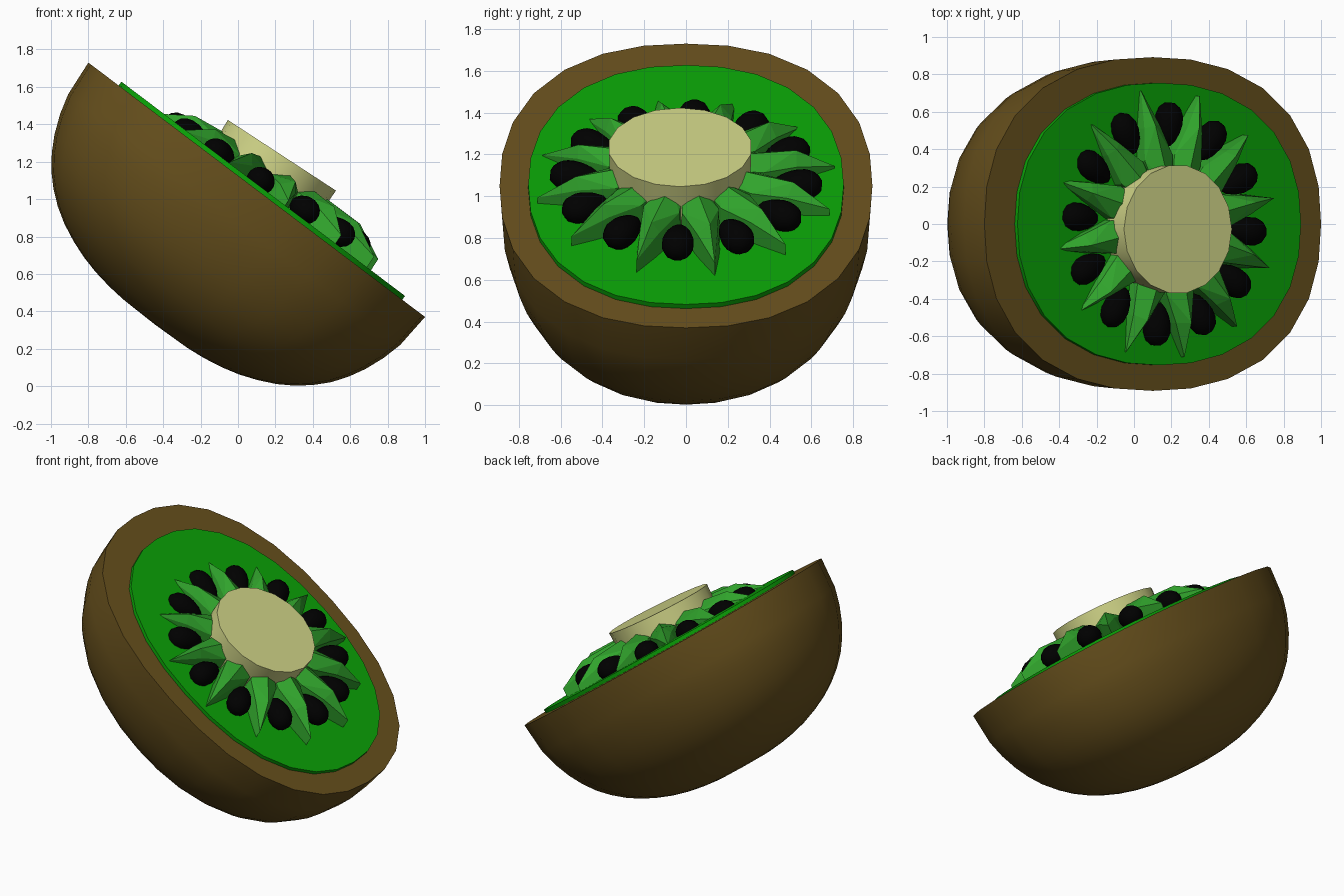
import bpy, bmesh, math
from mathutils import Matrix, Vector

if "Cube" in bpy.data.objects:
    bpy.data.objects.remove(bpy.data.objects["Cube"])

# Frame of the tilted cut face: x runs down the slope, z is the face normal
FACE = Matrix.Translation((0.10, 0, 1.05)) @ Matrix.Rotation(math.radians(37.07), 4, 'Y')
# The raised centre leans slightly differently from the cut face
HEART = FACE @ Matrix.Rotation(math.radians(-3.9), 4, 'Y')


def material(name, rgb):
    m = bpy.data.materials.new(name)
    m.diffuse_color = (*rgb, 1)
    m.use_nodes = True
    m.node_tree.nodes["Principled BSDF"].inputs["Base Color"].default_value = m.diffuse_color
    return m


SKIN = material("skin_brown", (0.135, 0.08, 0.012))
FLESH = material("flesh_green", (0.003, 0.36, 0.002))
RAY = material("ray_green", (0.03, 0.37, 0.025))
CREAM = material("core_cream", (0.62, 0.65, 0.24))
SEED = material("seed_black", (0, 0, 0))


def finish(bm, name, mat, frame, smooth=None):
    bmesh.ops.recalc_face_normals(bm, faces=bm.faces)
    me = bpy.data.meshes.new(name)
    bm.to_mesh(me)
    bm.free()
    ob = bpy.data.objects.new(name, me)
    me.materials.append(mat)
    bpy.context.collection.objects.link(ob)
    ob.matrix_world = frame
    if smooth:
        bpy.ops.object.select_all(action='DESELECT')
        ob.select_set(True)
        bpy.context.view_layer.objects.active = ob
        bpy.ops.object.shade_smooth_by_angle(angle=math.radians(smooth))
    return ob


def oval(a, p):
    """Slightly squarish unit circle."""
    c, s = math.cos(a), math.sin(a)
    r = (abs(c) ** p + abs(s) ** p) ** (-1 / p)
    return r * c, r * s


def stack(profile, rx, ry, n, p=2.0, cx=0, cy=0, fade=0.0):
    """Closed solid from (scale, height) rings; scale 0 makes a pole."""
    bm = bmesh.new()
    prev = None
    for s, h in profile:
        if s == 0:
            ring = [bm.verts.new((cx, cy, h))]
        else:
            q = p - fade * (1 - s)
            pts = [oval(2 * math.pi * i / n, q) for i in range(n)]
            ring = [bm.verts.new((cx + rx * s * x, cy + ry * s * y, h)) for x, y in pts]
        if prev is None:
            bm.faces.new(ring)
        else:
            for i in range(n):
                j = (i + 1) % n
                if len(ring) == 1:
                    bm.faces.new((prev[i], prev[j], ring[0]))
                else:
                    bm.faces.new((prev[i], prev[j], ring[j], ring[i]))
        prev = ring
    if len(prev) > 1:
        bm.faces.new(prev)
    return bm


# Brown half shell with its flat rim
shell = [(1, 0), (.986, -.2), (.96, -.31), (.923, -.415), (.882, -.50), (.832, -.58),
         (.772, -.65), (.705, -.712), (.63, -.765), (.545, -.81), (.46, -.845),
         (.374, -.87), (.28, -.888), (.19, -.898), (0, -.903)]
finish(stack(shell, 1.128, 0.892, 28, 2.3, fade=.5), "fruit_half", SKIN, FACE, 40)

# Thin green flesh disc
finish(stack([(1, -.03), (1, .025)], .95, .755, 28, 2.25, cx=.025), "flesh_disc", FLESH, FACE, 40)

# Cream core
finish(stack([(.98, -.03), (1, .228)], .345, .345, 18, cx=.012, cy=-.028), "core", CREAM, HEART, 30)

# Ring of ridged rays
bm = bmesh.new()
for k in range(12):
    a = math.radians(11 + 30 * k)
    rot = Matrix.Translation((.035, 0, 0)) @ Matrix.Rotation(a, 4, 'Z')

    def v(x, y, z):
        return bm.verts.new(rot @ Vector((x, y, z)))
    r_in, r_mid = v(.22, 0, .17), v(.54, .012, .15)
    tip_t, tip_b = v(.725, 0, .045), v(.725, 0, -.04)
    sides = []
    for s in (1, -1):
        sides.append((v(.22, .06 * s, -.04), v(.36, .095 * s, -.04), v(.53, .065 * s, -.04),
                      v(.22, .06 * s, .12), v(.36, .09 * s, .11), v(.53, .05 * s, .095)))
    for b0, b1, b2, t0, t1, t2 in sides:
        for f in ((b0, b1, t1, t0), (b1, b2, t2, t1), (b2, tip_b, tip_t, t2),
                  (t0, t1, r_in), (t1, t2, r_mid), (t1, r_mid, r_in), (t2, tip_t, r_mid)):
            bm.faces.new(f)
    L, R = sides
    bm.faces.new((L[0], L[3], r_in, R[3], R[0]))
    bm.faces.new((L[0], L[1], L[2], tip_b, R[2], R[1], R[0]))
finish(bm, "rays", RAY, HEART)

# Teardrop seeds, narrow end toward the core
for k in range(12):
    bm = bmesh.new()
    bmesh.ops.create_uvsphere(bm, u_segments=14, v_segments=9, radius=1)
    for w in bm.verts:
        t = 0.88 + 0.22 * w.co.x
        w.co = Vector((w.co.x * .12, w.co.y * .086 * t, w.co.z * .08 * t))
    place = (HEART @ Matrix.Translation((.03, 0, 0))
             @ Matrix.Rotation(math.radians(-4 + 30 * k), 4, 'Z')
             @ Matrix.Translation((.535, 0, .052)))
    finish(bm, f"seed_{k + 1}", SEED, place, 60)
